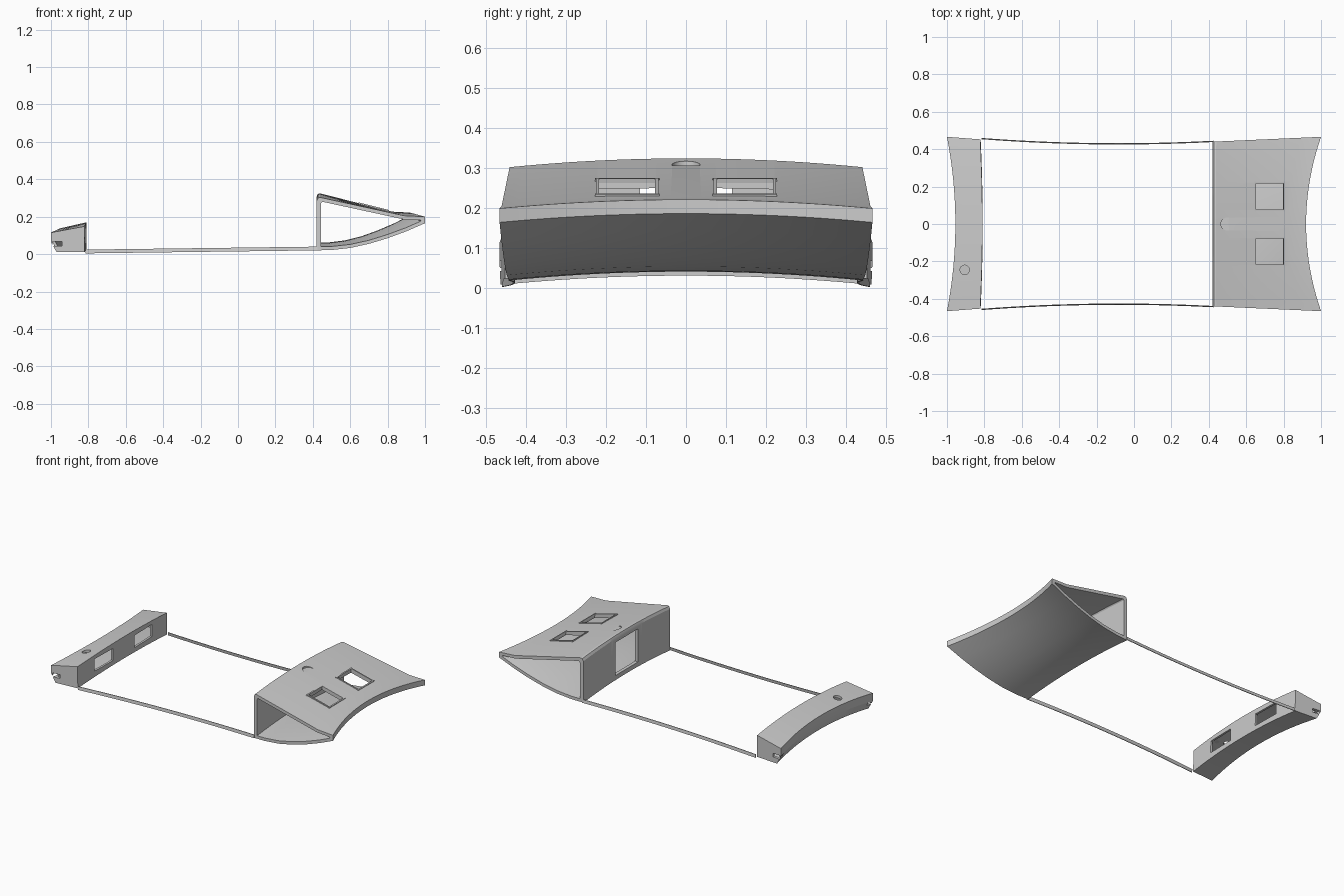
import bpy, bmesh, math
from mathutils import Matrix

if "Cube" in bpy.data.objects:
    bpy.data.objects.remove(bpy.data.objects["Cube"])

N = 24        # steps across the width
ARCH = 0.022  # crown of every cross beam


def bow_map(px, pz, t):
    s = (px - 0.42) / 0.58
    k = 1 - t * t
    return (px - (0.08 * s) * k, t * (0.44 + 0.026 * s), pz + ARCH * k)


def stern_map(px, pz, t):
    s = (-0.815 - px) / 0.185
    k = 1 - t * t
    return (px + (0.01 + 0.035 * s) * k, t * (0.452 + 0.014 * s), pz + ARCH * k)


def new_object(name, bm):
    bmesh.ops.recalc_face_normals(bm, faces=bm.faces)
    me = bpy.data.meshes.new(name)
    bm.to_mesh(me)
    bm.free()
    ob = bpy.data.objects.new(name, me)
    bpy.context.collection.objects.link(ob)
    return ob


def loft(bm, profile, mapping, tmax=1.0):
    """Sweep a closed xz profile across y; returns the rings."""
    rings = []
    for i in range(N + 1):
        t = tmax * (2 * i / N - 1)
        rings.append([bm.verts.new(mapping(x, z, t)) for x, z in profile])
    for a, b in zip(rings, rings[1:]):
        for j in range(len(a)):
            k = (j + 1) % len(a)
            bm.faces.new((a[j], a[k], b[k], b[j]))
    return rings


def solid(name, profile, mapping, tmax=1.0):
    bm = bmesh.new()
    rings = loft(bm, profile, mapping, tmax)
    bm.faces.new(rings[0])
    bm.faces.new(rings[-1])
    return new_object(name, bm)


def box(name, lo, hi):
    bm = bmesh.new()
    size = [h - l for l, h in zip(lo, hi)]
    mid = [(h + l) / 2 for l, h in zip(lo, hi)]
    bmesh.ops.create_cube(bm, size=1, matrix=Matrix.Translation(mid) @ Matrix.Diagonal((*size, 1)))
    return new_object(name, bm)


def disc(name, x, y, z0, z1, r):
    bm = bmesh.new()
    bmesh.ops.create_cone(bm, cap_ends=True, segments=32, radius1=r, radius2=r, depth=z1 - z0,
                          matrix=Matrix.Translation((x, y, (z0 + z1) / 2)))
    return new_object(name, bm)


def activate(ob):
    bpy.ops.object.select_all(action='DESELECT')
    ob.select_set(True)
    bpy.context.view_layer.objects.active = ob


def cut(ob, cutters):
    activate(ob)
    for c in cutters:
        m = ob.modifiers.new("cut", 'BOOLEAN')
        m.operation = 'DIFFERENCE'
        m.solver = 'EXACT'
        m.object = c
        bpy.ops.object.modifier_apply(modifier=m.name)
        bpy.data.objects.remove(c)


def smooth(ob):
    activate(ob)
    bpy.ops.object.shade_smooth_by_angle(angle=math.radians(25))


# Bow shell: hollow wedge, open at both sides
outer = [(0.42, 0.02), (0.5, 0.022), (0.6, 0.033), (0.7, 0.055), (0.8, 0.085), (0.9, 0.122),
         (1.0, 0.165), (1.0, 0.2), (0.89, 0.205), (0.44, 0.303), (0.428, 0.3), (0.42, 0.285)]
inner = [(0.445, 0.04), (0.5, 0.041), (0.6, 0.052), (0.7, 0.074), (0.8, 0.105), (0.9, 0.142),
         (0.98, 0.177), (0.975, 0.183), (0.885, 0.186), (0.46, 0.278), (0.45, 0.28), (0.445, 0.272)]
bm = bmesh.new()
ro, ri = loft(bm, outer, bow_map), loft(bm, inner, bow_map)
for e in (0, -1):
    for j in range(len(outer)):
        k = (j + 1) % len(outer)
        bm.faces.new((ro[e][j], ro[e][k], ri[e][k], ri[e][j]))
bow = new_object("bow_shell", bm)

# Doorway, deck hatches and half-round deck pocket
cutters = [box("door_cut", (0.39, -0.115, 0.07), (0.47, 0.115, 0.282)),
           disc("pocket_cut", 0.5, 0, 0.307, 0.4, 0.035)]
for s in (-1, 1):
    cutters.append(box("hatch_cut", (0.65, s * 0.147 - 0.07, 0.185), (0.80, s * 0.147 + 0.07, 0.4)))
cut(bow, cutters)
smooth(bow)

# Raised hatch frames lying on the sloped deck
for s in (-1, 1):
    bm = bmesh.new()
    for cx, cy, lx, ly in ((-0.08, 0, 0.008, 0.162), (0.08, 0, 0.008, 0.162),
                           (0, -0.074, 0.16, 0.008), (0, 0.074, 0.16, 0.008)):
        bmesh.ops.create_cube(bm, size=1, matrix=Matrix.Translation((cx, cy, 0)) @
                              Matrix.Diagonal((lx, ly, 0.012, 1)))
    frame = new_object("hatch_frame", bm)
    frame.location = (0.725, s * 0.147, 0.250)
    frame.rotation_euler = (0, 0.245, 0)

# Stern beam: hollow block with windows, a round hole and end slots
stern = solid("stern_beam", [(-0.82, 0.01), (-0.97, 0.01), (-1, 0.065), (-1, 0.115), (-0.822, 0.148)],
              stern_map)
cutters = [solid("cavity_cut", [(-0.837, 0.026), (-0.962, 0.026), (-0.985, 0.068), (-0.985, 0.102),
                                (-0.837, 0.129)], stern_map, 0.96),
           disc("hole_cut", -0.905, -0.245, 0.1, 0.3, 0.025)]
for s in (-1, 1):
    cutters.append(box("window_cut", (-0.86, s * 0.2 - 0.09, 0.06), (-0.78, s * 0.2 + 0.09, 0.137)))
    cutters.append(box("slot_cut", (-0.992, s * 0.46 - 0.03, 0.044), (-0.94, s * 0.46 + 0.03, 0.068)))
cut(stern, cutters)
smooth(stern)

# Thin side rails, bowed slightly inward
for s in (-1, 1):
    bm = bmesh.new()
    prev = None
    for i in range(N + 1):
        u = i / N
        x = -0.815 + 1.24 * u
        y = s * (0.429 + 0.052 * (x + 0.08) ** 2)
        z = 0.004 + 0.016 * u
        ring = [bm.verts.new((x, y + dy, z + dz)) for dy, dz in
                ((s * 0.003, 0), (s * -0.001, 0), (s * -0.004, 0.02), (0, 0.02))]
        if prev:
            for j in range(4):
                bm.faces.new((prev[j], prev[j - 1], ring[j - 1], ring[j]))
        else:
            bm.faces.new(ring)
        prev = ring
    bm.faces.new(prev)
    smooth(new_object("side_rail", bm))
